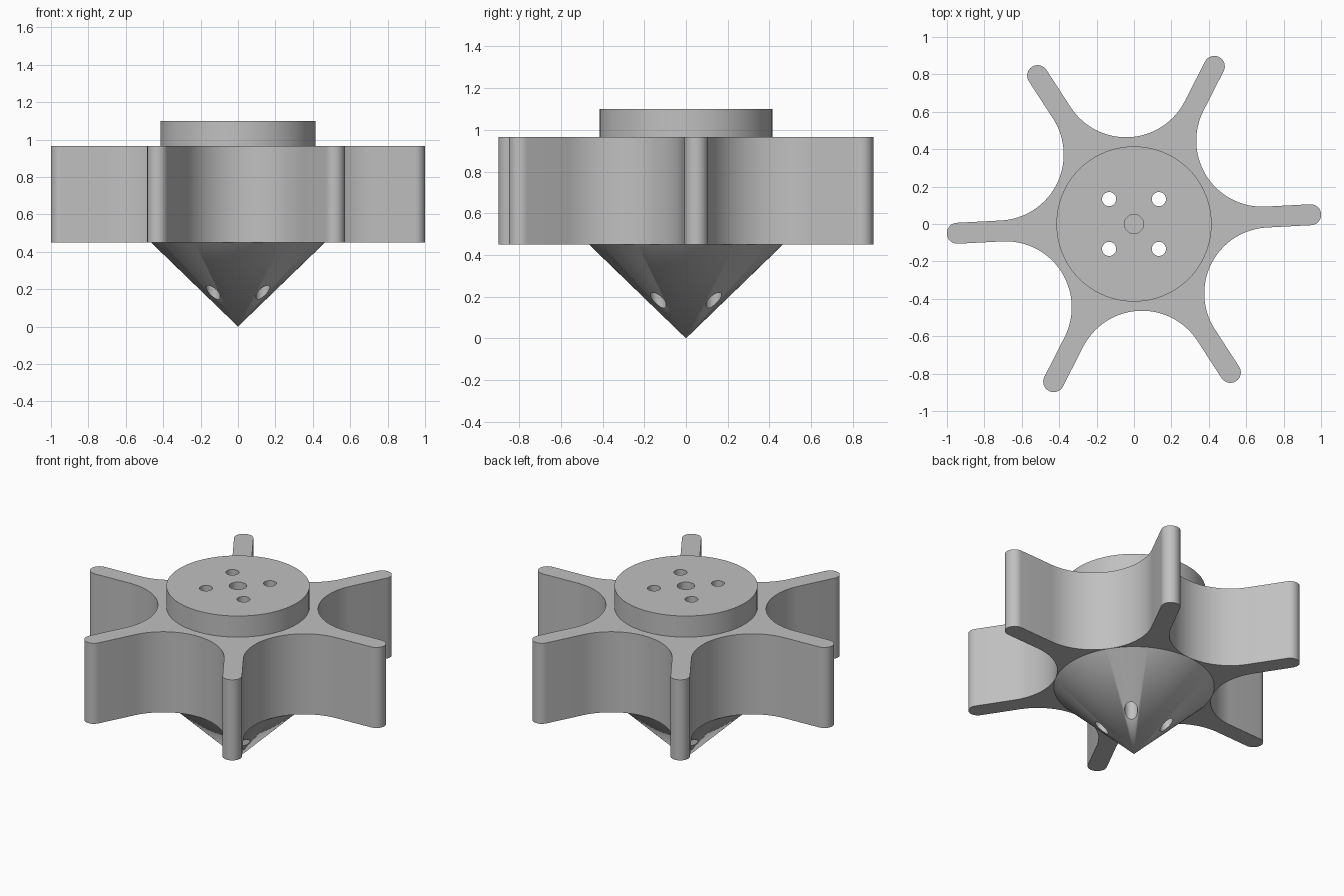
import bpy, bmesh
from math import cos, sin, pi, radians, sqrt
from mathutils import Matrix, Vector

if "Cube" in bpy.data.objects:
    bpy.data.objects.remove(bpy.data.objects["Cube"])

GREY = (0.53, 0.53, 0.53, 1)
grey = bpy.data.materials.new("plain grey")
grey.use_nodes = True
grey.diffuse_color = GREY
grey.node_tree.nodes["Principled BSDF"].inputs["Base Color"].default_value = GREY

# Main heights and radii
Z_HUB, Z_WHEEL, Z_TOP = 0.45, 0.965, 1.10
R_HUB, R_CAP = 0.465, 0.415
ARMS, TWIST = 6, radians(3)
ARM_REACH, ARM_HALF = 0.946, 0.056


def make_object(name, bm):
    bmesh.ops.recalc_face_normals(bm, faces=bm.faces)
    mesh = bpy.data.meshes.new(name)
    bm.to_mesh(mesh)
    bm.free()
    mesh.materials.append(grey)
    obj = bpy.data.objects.new(name, mesh)
    bpy.context.collection.objects.link(obj)
    return obj


def add_cone(bm, r_low, r_high, z_low, z_high, x=0, y=0, segments=96):
    bmesh.ops.create_cone(bm, cap_ends=True, segments=segments, radius1=r_low,
                          radius2=r_high, depth=z_high - z_low,
                          matrix=Matrix.Translation((x, y, (z_low + z_high) / 2)))


def arc(centre, radius, start, end, steps):
    angles = [start + (end - start) * i / steps for i in range(steps + 1)]
    return [Vector((centre.x + radius * cos(a), centre.y + radius * sin(a), 0)) for a in angles]


def wheel_outline():
    """Rounded arm tips joined by round valleys tangent to the arm sides."""
    half = pi / ARMS
    valley_dist = (R_HUB - ARM_HALF) / (1 - sin(half))
    valley_radius = valley_dist - R_HUB
    points = []
    for i in range(ARMS):
        a = TWIST + i * 2 * half
        tip = Vector((cos(a), sin(a), 0)) * ARM_REACH
        points += arc(tip, ARM_HALF, a - pi / 2, a + pi / 2, 16)
        m = a + half
        valley = Vector((cos(m), sin(m), 0)) * valley_dist
        sweep = pi / 2 - half
        points += arc(valley, valley_radius, m + pi + sweep + 0.0,
                      m + pi - sweep, 40)
    return points


# Pointed hub below the wheel
bm = bmesh.new()
add_cone(bm, 0, R_HUB, 0, Z_HUB)
bmesh.ops.remove_doubles(bm, verts=bm.verts, dist=1e-5)
cone = make_object("pointed_hub", bm)

# Six-armed wheel
bm = bmesh.new()
base = bm.faces.new([bm.verts.new(p + Vector((0, 0, Z_HUB))) for p in wheel_outline()])
side = bmesh.ops.extrude_face_region(bm, geom=[base], use_keep_orig=True)
top = [g for g in side["geom"] if isinstance(g, bmesh.types.BMVert)]
bmesh.ops.translate(bm, verts=top, vec=(0, 0, Z_WHEEL - Z_HUB))
wheel = make_object("six_arm_wheel", bm)

# Round cap on top
bm = bmesh.new()
add_cone(bm, R_CAP, R_CAP, Z_WHEEL, Z_TOP)
cap = make_object("round_cap", bm)

# Four through holes and one blind centre bore
bm = bmesh.new()
for x in (-0.133, 0.133):
    for y in (-0.133, 0.133):
        add_cone(bm, 0.038, 0.038, -0.1, 1.3, x, y, 32)
add_cone(bm, 0.051, 0.051, 0.6, 1.3, segments=32)
drill = make_object("hole_cutter", bm)
drill.hide_render = True

for obj in (cone, wheel, cap):
    bpy.ops.object.select_all(action='DESELECT')
    bpy.context.view_layer.objects.active = obj
    obj.select_set(True)
    cut = obj.modifiers.new("holes", 'BOOLEAN')
    cut.operation, cut.solver, cut.object = 'DIFFERENCE', 'EXACT', drill
    bpy.ops.object.modifier_apply(modifier=cut.name)
    bpy.ops.object.shade_smooth_by_angle(angle=radians(30))
bpy.data.objects.remove(drill)
